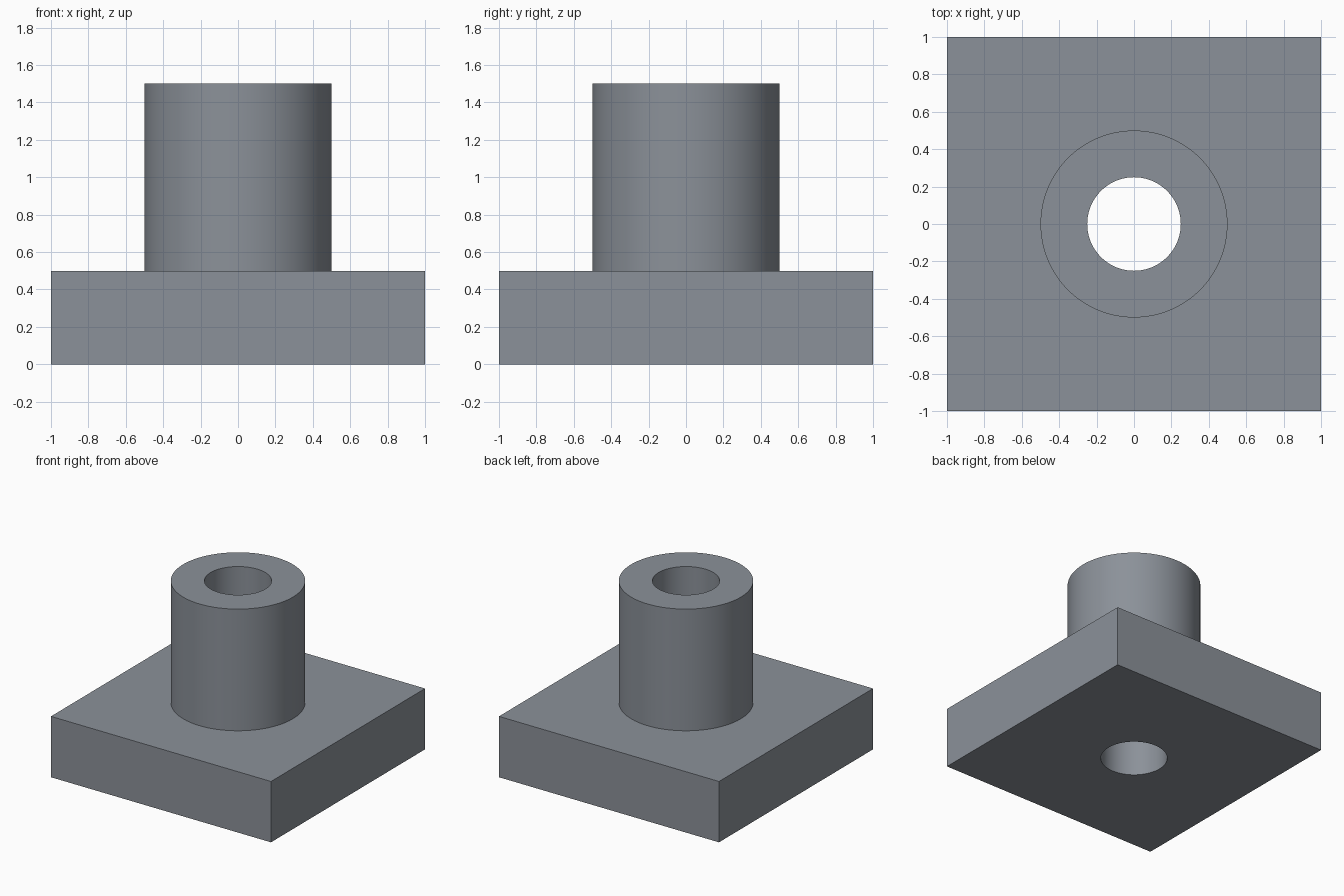
import bpy
import math

if "Cube" in bpy.data.objects:
    bpy.data.objects.remove(bpy.data.objects["Cube"])

SEGMENTS = 128


def cylinder(name, radius, z0, z1):
    bpy.ops.mesh.primitive_cylinder_add(
        vertices=SEGMENTS, radius=radius, depth=z1 - z0, location=(0, 0, (z0 + z1) / 2))
    obj = bpy.context.object
    obj.name = name
    return obj


def combine(target, tool, operation):
    """Apply a boolean to target and remove the tool."""
    mod = target.modifiers.new(operation.title(), 'BOOLEAN')
    mod.operation = operation
    mod.solver = 'EXACT'
    mod.object = tool
    bpy.ops.object.select_all(action='DESELECT')
    bpy.context.view_layer.objects.active = target
    target.select_set(True)
    bpy.ops.object.modifier_apply(modifier=mod.name)
    bpy.data.objects.remove(tool, do_unlink=True)


# Square base plate
bpy.ops.mesh.primitive_cube_add(size=1, location=(0, 0, 0.25))
flange = bpy.context.object
flange.name = "flanged_bushing"
flange.scale = (2, 2, 0.5)
bpy.ops.object.transform_apply(location=True, rotation=False, scale=True)

# Round boss, sunk into the plate so the two fuse into one solid
combine(flange, cylinder("boss", 0.5, 0.25, 1.5), 'UNION')

# Bore through the full height
combine(flange, cylinder("bore_cutter", 0.25, -0.5, 2.0), 'DIFFERENCE')

# Dark blue-grey steel over the whole part
steel = bpy.data.materials.new("steel")
steel.diffuse_color = (0.26, 0.285, 0.32, 1)
steel.use_nodes = True
steel.node_tree.nodes["Principled BSDF"].inputs["Base Color"].default_value = steel.diffuse_color
flange.data.materials.clear()
flange.data.materials.append(steel)
for face in flange.data.polygons:
    face.material_index = 0

# Smooth cylinder walls, crisp rims and plate edges
bpy.ops.object.select_all(action='DESELECT')
bpy.context.view_layer.objects.active = flange
flange.select_set(True)
bpy.ops.object.shade_smooth_by_angle(angle=math.radians(30))
